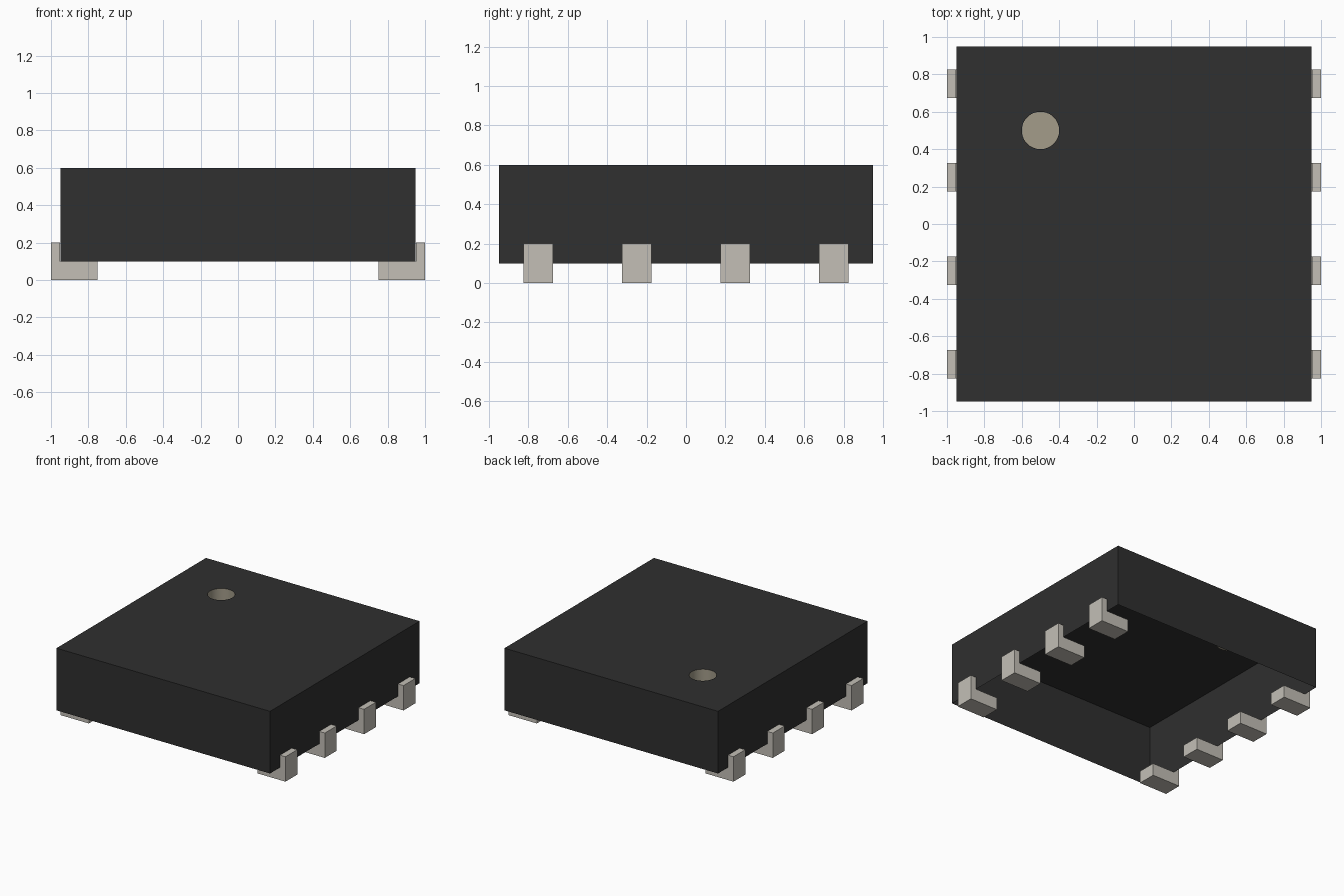
import bpy, bmesh, math
from mathutils import Matrix, Vector

cube = bpy.data.objects.get("Cube")
if cube:
    bpy.data.objects.remove(cube, do_unlink=True)


def material(name, rgb):
    m = bpy.data.materials.new(name)
    m.use_nodes = True
    col = (*rgb, 1.0)
    m.diffuse_color = col
    bsdf = next(n for n in m.node_tree.nodes if n.type == 'BSDF_PRINCIPLED')
    bsdf.inputs["Base Color"].default_value = col
    bsdf.inputs["Roughness"].default_value = 0.7
    return m


black = material("black plastic", (0.029, 0.029, 0.029))
metal = material("grey metal", (0.546, 0.521, 0.468))
tan = material("tan marker", (0.366, 0.332, 0.254))


def finish(bm, name, mat):
    me = bpy.data.meshes.new(name)
    bm.to_mesh(me)
    bm.free()
    me.materials.append(mat)
    ob = bpy.data.objects.new(name, me)
    bpy.context.collection.objects.link(ob)
    return ob


HALF, TOP, BASE = 0.95, 0.6, 0.1
DOT, RADIUS, DEPTH, SIDES = (-0.5, 0.5), 0.1, 0.1, 48

# Body: thin open-bottomed shell with a round hole in its top
bm = bmesh.new()
corners = [bm.verts.new((x * HALF, y * HALF, TOP))
           for x, y in ((-1, -1), (1, -1), (1, 1), (-1, 1))]
outer = [bm.edges.new((corners[i], corners[(i + 1) % 4])) for i in range(4)]
ring = bmesh.ops.create_circle(bm, segments=SIDES, radius=RADIUS,
                               matrix=Matrix.Translation((*DOT, TOP)))["verts"]
rim = list({e for v in ring for e in v.link_edges})
bmesh.ops.triangle_fill(bm, edges=outer + rim, use_beauty=True, normal=(0, 0, 1))
for f in bm.faces:
    f.normal_update()
    if f.normal.z < 0:
        f.normal_flip()
for i in range(4):
    a, b = corners[i], corners[(i + 1) % 4]
    low = [bm.verts.new((v.co.x, v.co.y, BASE)) for v in (a, b)]
    bm.faces.new((low[0], low[1], b, a))
bmesh.ops.remove_doubles(bm, verts=bm.verts[:], dist=1e-5)
finish(bm, "body", black)

# Marker dimple: shallow round cup opening upward
bm = bmesh.new()
bmesh.ops.create_circle(bm, cap_ends=True, segments=SIDES, radius=RADIUS,
                        matrix=Matrix.Translation((*DOT, TOP - DEPTH)))
wall = bmesh.ops.extrude_edge_only(bm, edges=bm.edges[:])["geom"]
bmesh.ops.translate(bm, vec=(0, 0, DEPTH),
                    verts=[g for g in wall if isinstance(g, bmesh.types.BMVert)])
for f in bm.faces:  # face everything toward the inside of the cup
    f.normal_update()
    inside = Vector((*DOT, TOP)) - f.calc_center_median()
    if f.normal.dot(inside) < 0:
        f.normal_flip()
dimple = finish(bm, "marker_dimple", tan)
bpy.ops.object.select_all(action='DESELECT')
dimple.select_set(True)
bpy.context.view_layer.objects.active = dimple
bpy.ops.object.shade_smooth_by_angle(angle=math.radians(30))

# Pins: L-shaped profile extruded along y, four per side
PROFILE = [(0.75, 0), (1, 0), (1, 0.2), (0.951, 0.2), (0.951, 0.1), (0.75, 0.1)]
WIDTH = 0.15


def pin(name, side, y):
    bm = bmesh.new()
    face = bm.faces.new([bm.verts.new((side * x, y - WIDTH / 2, z)) for x, z in PROFILE])
    ext = bmesh.ops.extrude_face_region(bm, geom=[face], use_keep_orig=True)["geom"]
    bmesh.ops.translate(bm, vec=(0, WIDTH, 0),
                        verts=[g for g in ext if isinstance(g, bmesh.types.BMVert)])
    bmesh.ops.recalc_face_normals(bm, faces=bm.faces[:])
    finish(bm, name, metal)


for side, label in ((1, "left"), (-1, "right")):
    for i in range(4):
        pin(f"{label}_pin_{i + 1}", side, -0.75 + 0.5 * i)
